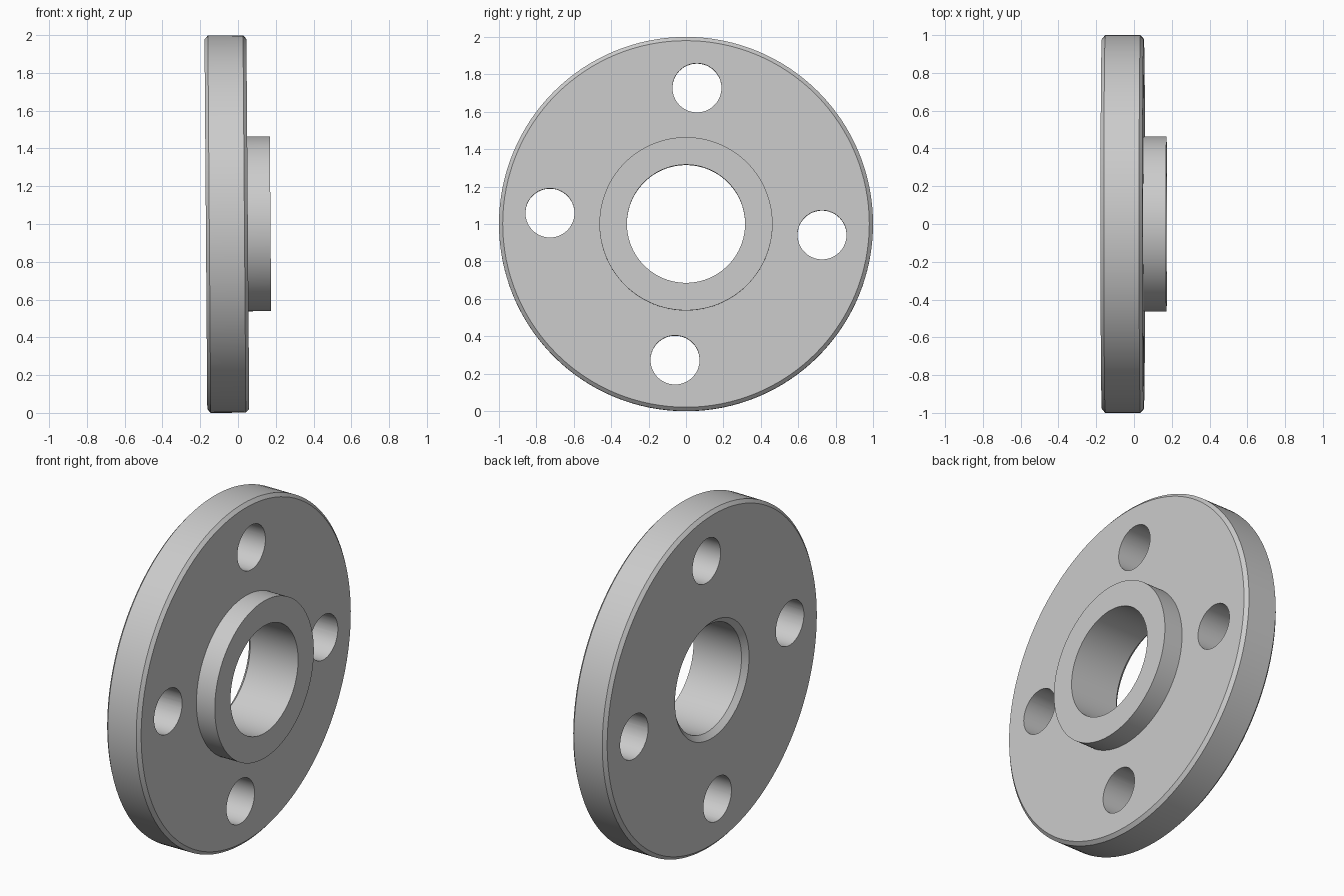
import bpy, bmesh, math
from mathutils import Matrix, Vector

if "Cube" in bpy.data.objects:
    bpy.data.objects.remove(bpy.data.objects["Cube"])

SEGMENTS = 128
TILT = -0.0075           # the flange leans very slightly back
PLACE = Matrix.Translation((0, 0, 1)) @ Matrix.Rotation(TILT, 4, 'Y')


def make_object(name, bm):
    bmesh.ops.recalc_face_normals(bm, faces=bm.faces)
    mesh = bpy.data.meshes.new(name)
    bm.to_mesh(mesh)
    bm.free()
    obj = bpy.data.objects.new(name, mesh)
    bpy.context.collection.objects.link(obj)
    obj.matrix_world = PLACE
    return obj


# Flange body: closed (x, radius) profile turned around the x axis
profile = [(0.172, 0.3155), (0.172, 0.4625), (0.052, 0.4625), (0.052, 0.979),
           (0.034, 0.999), (-0.152, 0.999), (-0.17, 0.979), (-0.17, 0.346),
           (-0.142, 0.3155)]
bm = bmesh.new()
verts = [bm.verts.new((x, 0, r)) for x, r in profile]
edges = [bm.edges.new((verts[i - 1], v)) for i, v in enumerate(verts)]
bmesh.ops.spin(bm, geom=verts + edges, cent=(0, 0, 0), axis=(1, 0, 0),
               angle=math.tau, steps=SEGMENTS, use_merge=True)
bmesh.ops.remove_doubles(bm, verts=bm.verts, dist=1e-5)
flange = make_object("pipe_flange", bm)

# Bolt holes: four cutters on the bolt circle
bm = bmesh.new()
for k in range(4):
    a = math.radians(-4.6 + 90 * k)
    centre = Vector((-0.06, 0.729 * math.cos(a), 0.729 * math.sin(a)))
    bmesh.ops.create_cone(bm, cap_ends=True, segments=64, radius1=0.131,
                          radius2=0.131, depth=0.6,
                          matrix=Matrix.Translation(centre) @ Matrix.Rotation(math.pi / 2, 4, 'Y'))
cutter = make_object("bolt_hole_cutter", bm)
cutter.hide_render = True

bpy.context.view_layer.objects.active = flange
flange.select_set(True)
cut = flange.modifiers.new("bolt_holes", 'BOOLEAN')
cut.operation = 'DIFFERENCE'
cut.solver = 'EXACT'
cut.object = cutter
bpy.ops.object.modifier_apply(modifier=cut.name)
bpy.data.objects.remove(cutter)

# Smooth round walls, sharp rims
bpy.ops.object.shade_smooth_by_angle(angle=math.radians(30))
